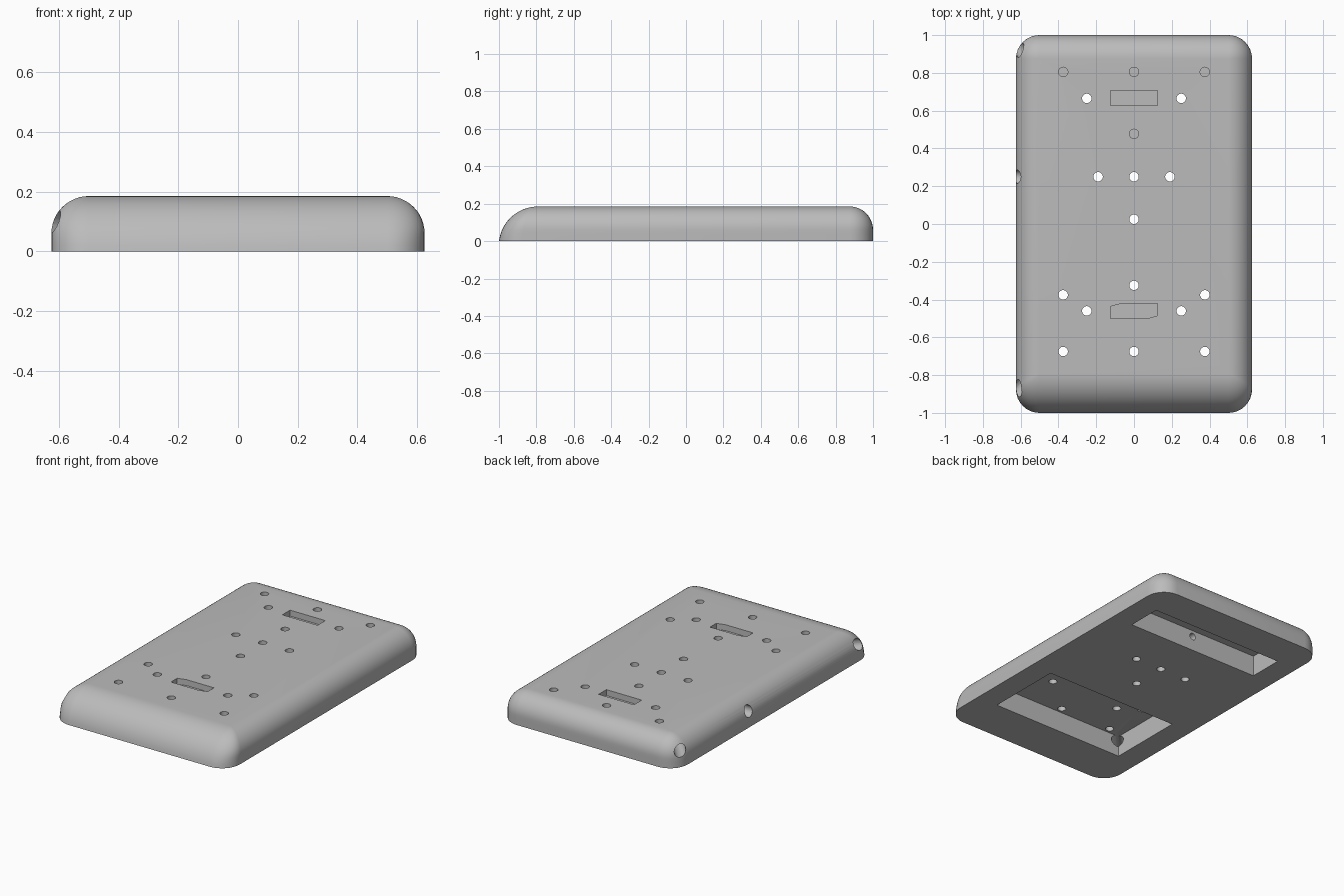
import bpy, bmesh, math
from mathutils import Matrix, Vector

old = bpy.data.objects.get("Cube")
if old:
    bpy.data.objects.remove(old, do_unlink=True)

grey = bpy.data.materials.new("plain_grey")
grey.use_nodes = True
colour = (0.5, 0.5, 0.5, 1)
grey.diffuse_color = colour
grey.node_tree.nodes["Principled BSDF"].inputs["Base Color"].default_value = colour

W, L, H = 0.625, 1.0, 0.185      # half width, half length, height
R, RF = 0.125, 0.21              # side fillet, larger front fillet
ROOF = 0.135                     # ceiling of the underside pockets
HOLE, PORT = 0.025, 0.036        # hole radii


def make_object(name, bm):
    bmesh.ops.recalc_face_normals(bm, faces=bm.faces)
    mesh = bpy.data.meshes.new(name)
    bm.to_mesh(mesh)
    bm.free()
    mesh.materials.append(grey)
    obj = bpy.data.objects.new(name, mesh)
    bpy.context.collection.objects.link(obj)
    return obj


def skin(bm, rings):
    """Join equal rings of points into a closed solid."""
    loops = [[bm.verts.new(p) for p in ring] for ring in rings]
    n = len(loops[0])
    for a, b in zip(loops, loops[1:]):
        for i in range(n):
            j = (i + 1) % n
            bm.faces.new((a[i], a[j], b[j], b[i]))
    bm.faces.new(loops[0][::-1])
    bm.faces.new(loops[-1])


def section(z):
    """Rounded outline of the body at one height."""
    lift = max(0.0, z - (H - R))
    r = math.sqrt(max(0.0, R * R - lift * lift))
    sweep = math.sqrt(max(0.0, RF * RF - (z - H + RF) ** 2))
    front = -(L - 0.2085) - sweep
    rf = R * min(1.0, sweep / 0.2085)
    corners = [(1, 1, L - R, r), (-1, 1, L - R, r),
               (-1, -1, front + rf, rf), (1, -1, front + rf, rf)]
    ring = []
    for k, (sx, sy, cy, ry) in enumerate(corners):
        for s in range(9):
            a = math.pi / 2 * (k + s / 8)
            ring.append((sx * (W - R) + r * math.cos(a),
                         cy + ry * math.sin(a), z))
    return ring


# Body shell
levels = [0, 0.02, 0.04] + [H - R + R * math.sin(math.pi / 2 * i / 12) for i in range(13)]
bm = bmesh.new()
skin(bm, [section(z) for z in levels])
bmesh.ops.remove_doubles(bm, verts=bm.verts, dist=0.0005)
body = make_object("body", bm)

cutters = []


def cut_prism(name, outline, z0, z1):
    bm = bmesh.new()
    skin(bm, [[(x, y, z) for x, y in outline] for z in (z0, z1)])
    cutters.append(make_object(name, bm))


def cut_bore(name, start, end, radius):
    a, b = Vector(start), Vector(end)
    bm = bmesh.new()
    turn = (b - a).to_track_quat('Z', 'Y').to_matrix().to_4x4()
    bmesh.ops.create_cone(bm, cap_ends=True, segments=24, radius1=radius,
                          radius2=radius, depth=(b - a).length,
                          matrix=Matrix.Translation((a + b) / 2) @ turn)
    cutters.append(make_object(name, bm))


def box(x, y0, y1):
    return [(-x, y0), (x, y0), (x, y1), (-x, y1)]


# Underside pockets
cut_prism("back_pocket", box(0.476, 0.548, 0.774), -0.1, ROOF)
cut_prism("front_pocket", box(0.476, -0.712, -0.212), -0.1, ROOF)

# Shallow slots in the top
cut_prism("back_slot", box(0.125, 0.628, 0.706), 0.147, 0.3)
cut_prism("front_slot", [(-0.125, -0.5), (0.07, -0.5), (0.125, -0.485), (0.125, -0.422),
                         (-0.07, -0.422), (-0.125, -0.437)], 0.147, 0.3)

# Through holes, mirrored where off centre
through = [(0, 0.25), (0.19, 0.25), (0, 0.025), (0.25, 0.665), (0, -0.325),
           (0.375, -0.375), (0.25, -0.46), (0, -0.675), (0.375, -0.675)]
blind = [(0, 0.805), (0.375, 0.805), (0, 0.477)]
for holes, bottom in ((through, -0.1), (blind, 0.065)):
    for x, y in holes:
        for side in ((1, -1) if x else (1,)):
            cut_bore("hole", (side * x, y, bottom), (side * x, y, 0.3), HOLE)

# Cable bores: side port, two diagonal corner ports, link into the back pocket
cut_bore("side_port", (-0.8, 0.25, 0.1), (-0.45, 0.25, 0.1), PORT)
cut_bore("back_corner_port", (-0.7, 1.03, 0.1), (-0.44, 0.74, 0.1), PORT)
cut_bore("front_corner_port", (-0.7, -0.97, 0.1), (-0.44, -0.68, 0.1), PORT)
cut_bore("pocket_link", (0, 0.477, 0.095), (0, 0.6, 0.095), 0.022)

# Apply the cuts and drop the cutters
for cutter in cutters:
    cutter.hide_render = True
    mod = body.modifiers.new("cut", 'BOOLEAN')
    mod.operation = 'DIFFERENCE'
    mod.solver = 'EXACT'
    mod.object = cutter
result = bpy.data.meshes.new_from_object(
    body.evaluated_get(bpy.context.evaluated_depsgraph_get()))
body.modifiers.clear()
body.data = result
for cutter in cutters:
    bpy.data.objects.remove(cutter, do_unlink=True)

bpy.ops.object.select_all(action='DESELECT')
body.select_set(True)
bpy.context.view_layer.objects.active = body
bpy.ops.object.shade_smooth_by_angle(angle=math.radians(30))
